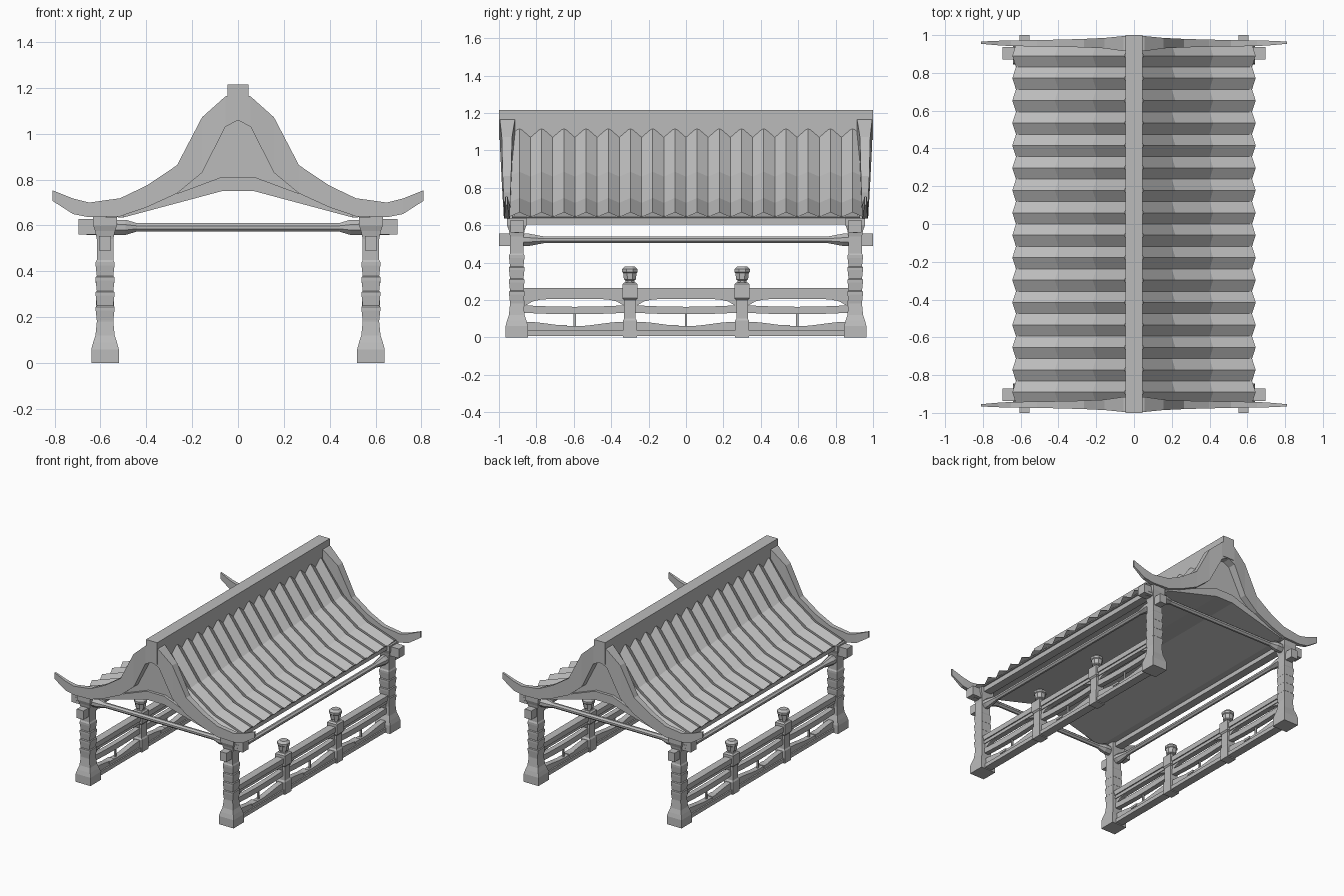
import bpy, bmesh, math
from mathutils import Vector

old = bpy.data.objects.get("Cube")
if old:
    bpy.data.objects.remove(old, do_unlink=True)

stone = bpy.data.materials.new("grey_stone")
stone.use_nodes = True
stone.diffuse_color = (0.5, 0.5, 0.5, 1)
stone.node_tree.nodes["Principled BSDF"].inputs["Base Color"].default_value = (0.5, 0.5, 0.5, 1)


def loft(name, rings, closed=True):
    """Skin a list of equal rings of points; closed rings are capped."""
    bm = bmesh.new()
    rows = [[bm.verts.new(p) for p in ring] for ring in rings]
    n = len(rows[0])
    for a, b in zip(rows, rows[1:]):
        for i in range(n if closed else n - 1):
            j = (i + 1) % n
            bm.faces.new((a[i], a[j], b[j], b[i]))
    if closed:
        bm.faces.new(rows[0])
        bm.faces.new(rows[-1])
    bmesh.ops.recalc_face_normals(bm, faces=bm.faces)
    mesh = bpy.data.meshes.new(name)
    bm.to_mesh(mesh)
    bm.free()
    mesh.materials.append(stone)
    ob = bpy.data.objects.new(name, mesh)
    bpy.context.collection.objects.link(ob)
    return ob


def box(name, x, y, z):
    return loft(name, [[(a, y[0], z[0]), (a, y[1], z[0]), (a, y[1], z[1]), (a, y[0], z[1])] for a in x])


def prism_y(name, outline, y0, y1):
    return loft(name, [[(x, y, z) for x, z in outline] for y in (y0, y1)])


def prism_x(name, outline, x0, x1):
    return loft(name, [[(x, y, z) for y, z in outline] for x in (x0, x1)])


def turned(name, cx, cy, profile, sides, phase):
    """Stack of regular polygons; profile holds (half width, z)."""
    k = 1 / math.cos(math.pi / sides)
    ang = [phase + 2 * math.pi * i / sides for i in range(sides)]
    return loft(name, [[(cx + r * k * math.cos(a), cy + r * k * math.sin(a), z) for a in ang]
                       for r, z in profile])


def mirrored(points):
    return points + [(-x, z) for x, z in reversed(points)]


def tie_beam(name, along_x, offset, zc, end, tip, thin):
    """Slim chamfered beam that swells into square ends past the posts."""
    sections = [(-end, .033), (-tip, .033), (-thin, .018), (thin, .018), (tip, .033), (end, .033)]
    rings = []
    for pos, h in sections:
        c = h * .35
        shape = [(-h, -c), (-c, -h), (c, -h), (h, -c), (h, c), (c, h), (-c, h), (-h, c)]
        rings.append([(pos, offset + u, zc + v) if along_x else (offset + u, pos, zc + v)
                      for u, v in shape])
    return loft(name, rings)


# Corrugated roof: triangular waves along y over a swept slope
slope = [(.03, 1.09), (.2, .86), (.4, .72), (.625, .643)]
step = 1.9 / 32
for s, side in ((1, "left"), (-1, "right")):
    rows = []
    for i in range(33):
        lift = .032 * (i % 2)
        rows.append([(s * (x + .6 * lift), -.95 + i * step, z + .8 * lift) for x, z in slope])
    loft("roof_tiles_" + side, rows, closed=False)

# Ceiling and ridge
vault = [(.5, .635), (.07, .75)]
ceiling = mirrored([(.62, .64)] + vault)
prism_y("ceiling", ceiling + [(x, z + .008) for x, z in reversed(ceiling)], -.93, .93)
box("ridge_beam", (-.045, .045), (-1, 1), (1.055, 1.215))

# Swept gable boards: (x, top z, bottom z, inner y, outer y)
barge = [(.0, 1.18, 1.06, .915, .995), (.055, 1.163, 1.03, .915, .995),
         (.157, 1.072, .83, .93, .985), (.266, .863, .74, .935, .98),
         (.397, .775, .68, .938, .976), (.514, .719, .64, .94, .974),
         (.65, .70, .636, .942, .972), (.72, .718, .65, .946, .97), (.81, .754, .708, .954, .966)]
for e, end in ((-1, "front"), (1, "back")):
    for s, side in ((1, "left"), (-1, "right")):
        loft(f"barge_board_{end}_{side}",
             [[(s * x, e * a, top), (s * x, e * b, top), (s * x, e * b, low), (s * x, e * a, low)]
              for x, top, low, a, b in barge])
    # Closed gable wall and the arched board at its foot
    wall = mirrored([(.5, .64), (.4, .71), (.2, .85), (.03, 1.08)])
    prism_y(f"gable_wall_{end}", wall + [(-.07, .755), (.07, .755)], e * .915, e * .935)
    foot = mirrored([(.5, .66), (.25, .745), (.07, .812)])
    prism_y(f"gable_arch_{end}", foot + mirrored([(-.5, .635), (-.07, .75)]), e * .925, e * .955)
    tie_beam(f"cross_beam_{end}", True, e * .905, .592, .66, .49, .44)

# Corner posts with ringed shafts, and their projecting beam ends
post = [(.06, 0), (.06, .06), (.052, .09), (.042, .12), (.036, .18)]
for k in range(4):
    post += [(.036, .185 + k * .065), (.041, .23 + k * .065), (.041, .245 + k * .065)]
post += [(.036, .45), (.036, .54), (.043, .575), (.052, .6), (.052, .638)]
for s, side in ((1, "left"), (-1, "right")):
    for e, end in ((-1, "front"), (1, "back")):
        turned(f"post_{end}_{side}", s * .58, e * .905, post, 4, math.pi / 4)
        box(f"cross_beam_end_{end}_{side}", (s * .6, s * .695), (e * .87, e * .937), (.56, .628))
        box(f"side_beam_end_{end}_{side}", (s * .553, s * .607), (e * .92, e), (.49, .555))
    tie_beam("side_beam_" + side, False, s * .58, .522, .93, .84, .76)
    box("eave_beam_" + side, (s * .55, s * .61), (-.9, .9), (.605, .642))

# Balustrades
newel = [(.037, 0), (.037, .09), (.031, .1), (.031, .2), (.04, .21), (.04, .285), (.03, .295)]
finial = [(.024, .29), (.024, .305), (.032, .31), (.036, .345), (.041, .35), (.041, .365), (.026, .38)]
ts = [i / 6 - 1 for i in range(13)]
for s, side in ((1, "left"), (-1, "right")):
    x = s * .58
    for y, end in ((-.3, "front"), (.3, "back")):
        turned(f"newel_{end}_{side}", x, y, newel, 4, math.pi / 4)
        turned(f"finial_{end}_{side}", x, y, finial, 8, math.pi / 8)
    box("handrail_" + side, (x - .028, x + .028), (-.88, .88), (.228, .265))
    box("handrail_lip_" + side, (x - .02, x + .02), (-.88, .88), (.205, .23))
    box("sill_" + side, (x - .03, x + .03), (-.88, .88), (.008, .036))
    for c, half, bay in ((-.595, .27, "front"), (0, .27, "middle"), (.595, .27, "back")):
        # Scalloped bracket, curved middle rail and waved lower panel
        scallop = [(c + half * t, .166 + .04 * (1 - t ** 6)) for t in ts]
        prism_x(f"bracket_{bay}_{side}", scallop + [(c + half, .21), (c - half, .21)], x - .014, x + .014)
        top = [(c + half * t, .164 + .008 * t * t) for t in ts]
        prism_x(f"middle_rail_{bay}_{side}", top + [(y, z - .04) for y, z in reversed(top)],
                x - .018, x + .018)
        wave = [(c + half * t, .072 - .012 * math.cos(math.pi * t)) for t in ts]
        prism_x(f"lower_panel_{bay}_{side}", wave + [(c + half, .03), (c - half, .03)], x - .02, x + .02)
        box(f"strut_{bay}_{side}", (x - .006, x + .006), (c - .006, c + .006), (.05, .14))
        box(f"panel_ornament_{bay}_{side}", (x - .025, x + .025), (c - .1, c - .04), (.05, .066))
